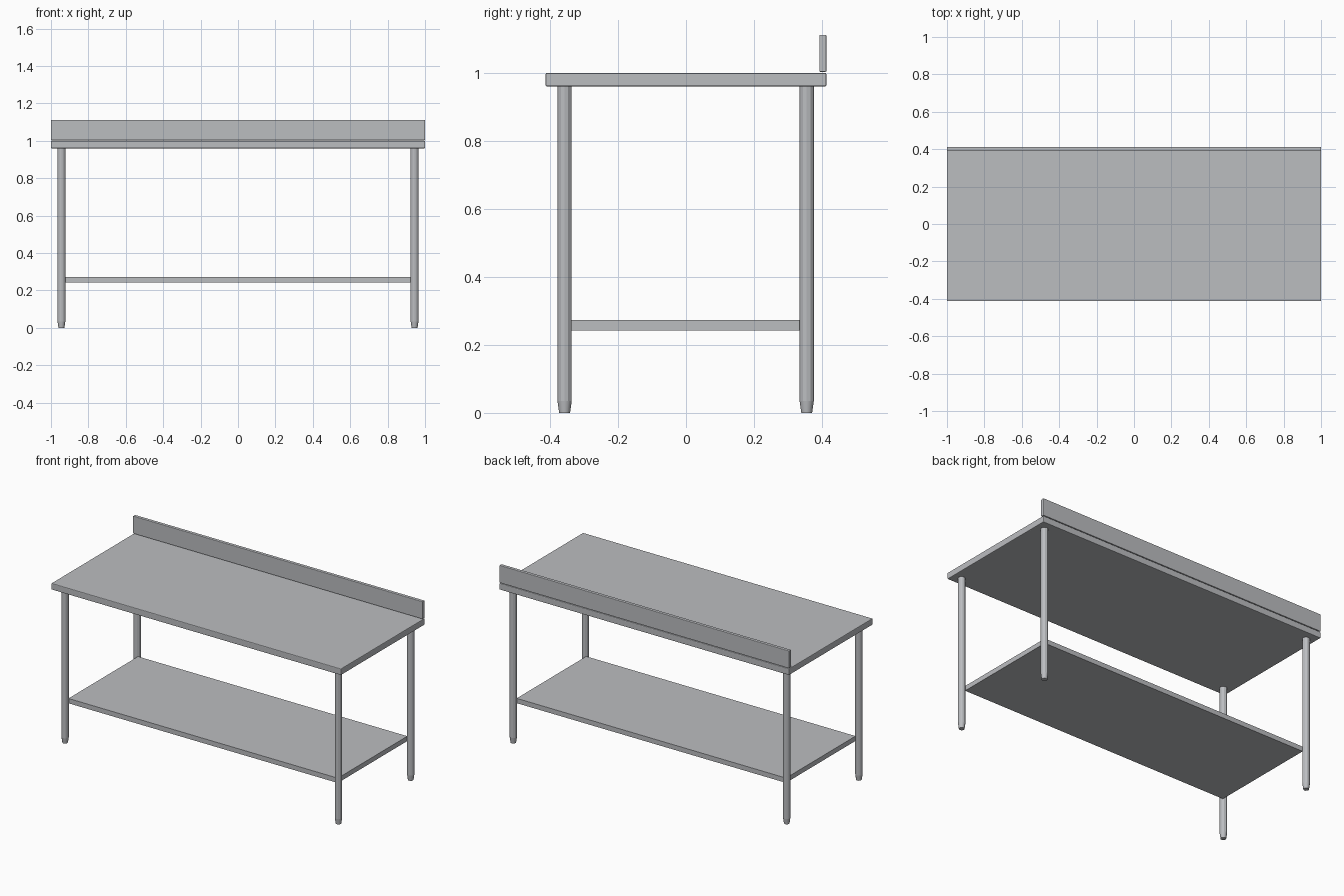
import bpy

default = bpy.data.objects.get("Cube")
if default:
    bpy.data.objects.remove(default, do_unlink=True)

steel = bpy.data.materials.new("brushed_steel_grey")
steel.use_nodes = True
colour = (0.50, 0.51, 0.53, 1)
steel.diffuse_color = colour
steel.node_tree.nodes["Principled BSDF"].inputs["Base Color"].default_value = colour


def slab(name, x, y0, y1, z0, z1, bevel=0):
    """Flat board spanning -x..x, with optional softened edges."""
    bpy.ops.mesh.primitive_cube_add(size=1, location=(0, (y0 + y1) / 2, (z0 + z1) / 2))
    obj = bpy.context.object
    obj.name = name
    obj.scale = (2 * x, y1 - y0, z1 - z0)
    bpy.ops.object.transform_apply(location=False, rotation=False, scale=True)
    obj.data.materials.append(steel)
    if bevel:
        mod = obj.modifiers.new("soft_edges", 'BEVEL')
        mod.width = bevel
        mod.segments = 2
    return obj


def post(name, x, y, z0, z1, r0, r1):
    """Round upright, r0 at the bottom and r1 at the top."""
    bpy.ops.mesh.primitive_cone_add(vertices=12, radius1=r0, radius2=r1,
                                    depth=z1 - z0, location=(x, y, (z0 + z1) / 2))
    obj = bpy.context.object
    obj.name = name
    obj.data.materials.append(steel)
    bpy.ops.object.shade_smooth_by_angle()


# Worktop, upstand along the back edge, and lower shelf
slab("worktop", 1.0, -0.413, 0.413, 0.96, 1.0, 0.004)
slab("backsplash", 1.0, 0.392, 0.413, 1.003, 1.112, 0.003)
slab("lower_shelf", 0.93, -0.344, 0.342, 0.243, 0.273)

# Four legs with tapered feet
for side, x in (("left", 0.944), ("right", -0.944)):
    for end, y in (("front", -0.357), ("back", 0.355)):
        post(f"{end}_{side}_leg", x, y, 0.035, 0.962, 0.021, 0.021)
        post(f"{end}_{side}_foot", x, y, 0.0, 0.035, 0.016, 0.021)
